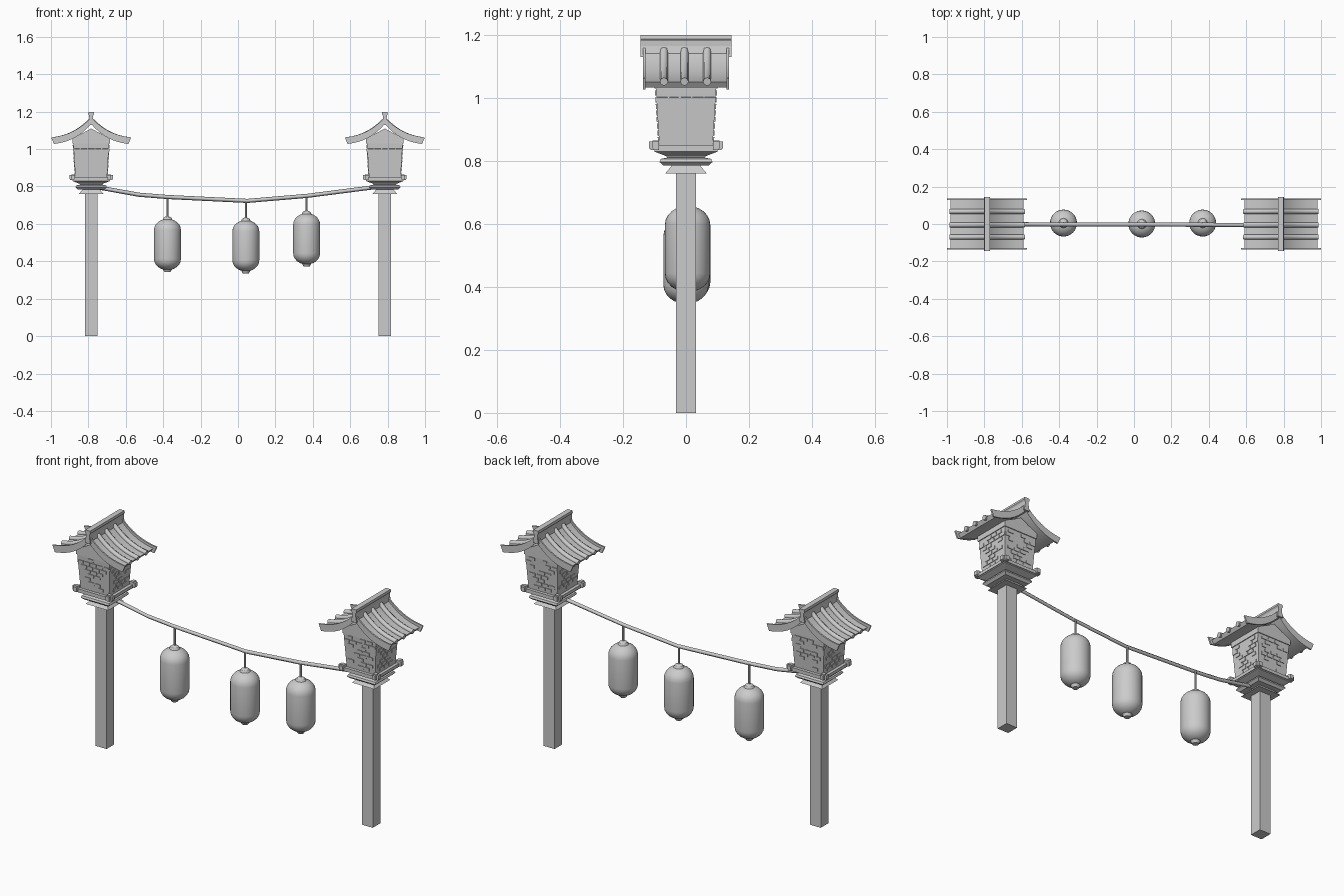
import bpy, bmesh, math, random
from mathutils import Matrix, Vector

if "Cube" in bpy.data.objects:
    bpy.data.objects.remove(bpy.data.objects["Cube"])

random.seed(4)


def finish(name, bm, smooth=False):
    bmesh.ops.recalc_face_normals(bm, faces=bm.faces)
    me = bpy.data.meshes.new(name)
    bm.to_mesh(me)
    bm.free()
    ob = bpy.data.objects.new(name, me)
    bpy.context.collection.objects.link(ob)
    if smooth:
        bpy.ops.object.select_all(action='DESELECT')
        bpy.context.view_layer.objects.active = ob
        ob.select_set(True)
        bpy.ops.object.shade_smooth_by_angle(angle=math.radians(35))
    return ob


def lathe(name, prof, x, y=0, n=4, smooth=False):
    """Stack rings of (radius, z); with n=4 the radius is the half width of a square."""
    bm = bmesh.new()
    k, off = (math.sqrt(2), math.pi / 4) if n == 4 else (1, 0)
    rings = [[bm.verts.new((x + r * k * math.cos(off + math.tau * i / n),
                            y + r * k * math.sin(off + math.tau * i / n), z))
              for i in range(n)] for r, z in prof]
    for a, b in zip(rings, rings[1:]):
        for i in range(n):
            bm.faces.new((a[i], a[(i + 1) % n], b[(i + 1) % n], b[i]))
    bm.faces.new(rings[0])
    bm.faces.new(rings[-1])
    return finish(name, bm, smooth)


def add_box(bm, size, matrix):
    bmesh.ops.create_cube(bm, size=1, matrix=matrix @ Matrix.Diagonal((*size, 1)))


def add_extrusion(bm, outline, x, y0, y1):
    """Extrude an (x, z) outline along y."""
    f = bm.faces.new([bm.verts.new((x + px, y0, pz)) for px, pz in outline])
    new = bmesh.ops.extrude_face_region(bm, geom=[f], use_keep_orig=True)['geom']
    bmesh.ops.translate(bm, vec=(0, y1 - y0, 0),
                        verts=[v for v in new if isinstance(v, bmesh.types.BMVert)])


def tube(name, pts, r, res=0):
    cu = bpy.data.curves.new(name, 'CURVE')
    cu.dimensions = '3D'
    cu.bevel_depth, cu.bevel_resolution, cu.use_fill_caps = r, res, True
    sp = cu.splines.new('POLY')
    sp.points.add(len(pts) - 1)
    for p, co in zip(sp.points, pts):
        p.co = (*co, 1)
    ob = bpy.data.objects.new(name, cu)
    bpy.context.collection.objects.link(ob)
    bpy.ops.object.select_all(action='DESELECT')
    bpy.context.view_layer.objects.active = ob
    ob.select_set(True)
    bpy.ops.object.convert(target='MESH')


def slope(x):
    """Height of the roof top surface at distance x from the ridge."""
    t = max(0.0, 1 - x / 0.215)
    return 1.058 + 0.03 * t + 0.077 * t ** 2.6


def roof_outline(reach, lift, thick):
    xs = [reach * i / 9 for i in range(10)]
    top = [(u, slope(u) + lift) for u in xs]
    low = [(u * 0.93, slope(u) + lift - thick) for u in xs]
    left = [(-u, z) for u, z in reversed(top[1:])]
    low_left = [(-u, z) for u, z in low[1:]]
    return left + top + low[::-1] + low_left


def tower(side, cx):
    # post and stepped base
    lathe(side + "_post", [(0.0325, 0), (0.0325, 0.765)], cx)
    lathe(side + "_collar", [(0.066, 0.76), (0.043, 0.787)], cx)
    lathe(side + "_base_plate", [(0.072, 0.785), (0.084, 0.796), (0.08, 0.806), (0.05, 0.812)], cx)
    lathe(side + "_base_flare", [(0.058, 0.808), (0.063, 0.815), (0.1, 0.829), (0.1, 0.842)], cx)

    # crossing rails with raised end blocks
    bm = bmesh.new()
    for q in range(4):
        rot = Matrix.Translation((cx, 0, 0)) @ Matrix.Rotation(q * math.pi / 2, 4, 'Z')
        add_box(bm, (0.226, 0.016, 0.016), rot @ Matrix.Translation((0, -0.096, 0.842)))
        for s in (-1, 1):
            add_box(bm, (0.018, 0.02, 0.022), rot @ Matrix.Translation((s * 0.108, -0.096, 0.850)))
            add_box(bm, (0.02, 0.02, 0.03), rot @ Matrix.Translation((s * 0.096, -0.096, 0.849)))
    finish(side + "_rails", bm)

    # tapered walls and gable
    lathe(side + "_walls", [(0.084, 0.838), (0.097, 1.05)], cx)
    bm = bmesh.new()
    add_extrusion(bm, [(-0.1, 1.03), (0.1, 1.03), (0.1, 1.06), (0.05, 1.083),
                       (0.0, 1.11), (-0.05, 1.083), (-0.1, 1.06)], cx, -0.1, 0.1)
    finish(side + "_gable", bm)

    # raised bricks on the four walls
    bm = bmesh.new()
    tilt = math.atan2(0.013, 0.212)
    for q in range(4):
        rot = Matrix.Translation((cx, 0, 0)) @ Matrix.Rotation(q * math.pi / 2, 4, 'Z')
        for row in range(8):
            z = 0.868 + row * 0.021
            d = 0.084 + 0.013 * (z - 0.838) / 0.212
            for col in range(-2, 3):
                u = col * 0.038 + (0.019 if row % 2 else 0)
                if abs(u) > d - 0.015 or random.random() < 0.3:
                    continue
                w = random.uniform(0.026, 0.035)
                m = Matrix.Translation((u, -d, z)) @ Matrix.Rotation(tilt, 4, 'X')
                add_box(bm, (w, 0.007, 0.016), rot @ m)
    finish(side + "_bricks", bm)

    # curved roof with end boards
    bm = bmesh.new()
    add_extrusion(bm, roof_outline(0.195, -0.010, 0.018), cx, -0.131, 0.131)
    finish(side + "_roof", bm, True)
    bm = bmesh.new()
    for s in (-1, 1):
        add_extrusion(bm, roof_outline(0.214, 0.004, 0.035), cx, s * 0.137, s * 0.129)
    finish(side + "_roof_end_boards", bm, True)

    # round tile ribs running down both slopes
    for s in (-1, 1):
        for y in (-0.07, -0.005, 0.067):
            tube(side + "_tile_rib",
                 [(cx + s * u, y, slope(u) - 0.009)
                  for u in (0.005, 0.03, 0.055, 0.08, 0.11, 0.14, 0.17, 0.2)], 0.013, 2)

    # ridge beam with wider cap
    bm = bmesh.new()
    add_extrusion(bm, [(-0.016, 1.13), (0.016, 1.13), (0.01, 1.165), (0.011, 1.18), (0.016, 1.187),
                       (0.014, 1.199), (-0.014, 1.199), (-0.016, 1.187), (-0.011, 1.18),
                       (-0.01, 1.165)], cx, -0.145, 0.145)
    finish(side + "_ridge", bm)


def lantern(name, x, y, bottom, top, rope_z):
    # capsule body with small end caps
    r, h = 0.072, 0.06
    arc = [math.radians(a) for a in range(15, 91, 15)]
    prof = [(r * math.sin(a), bottom + 0.008 + h * (1 - math.cos(a))) for a in arc]
    prof += [(p, bottom + top - z) for p, z in reversed(prof)]
    lathe(name + "_body", prof, x, y, 32, True)
    lathe(name + "_bottom_cap", [(0.016, bottom - 0.003), (0.024, bottom + 0.012)], x, y, 16)
    lathe(name + "_top_cap", [(0.026, top - 0.012), (0.02, top - 0.001), (0.007, top + 0.006)], x, y, 16)
    lathe(name + "_cord", [(0.0055, top), (0.0055, rope_z)], x, y, 8)


tower("left", -0.785)
tower("right", 0.785)

# sagging line between the posts
tube("hanging_line", [(-0.785, 0, 0.80), (-0.72, 0, 0.79), (-0.53, -0.002, 0.756), (-0.38, -0.003, 0.744),
                      (0.05, -0.003, 0.723), (0.37, -0.004, 0.75), (0.72, -0.006, 0.795),
                      (0.785, -0.006, 0.797)], 0.011)

lantern("left_lantern", -0.377, 0.005, 0.345, 0.635, 0.745)
lantern("middle_lantern", 0.042, 0.0, 0.338, 0.628, 0.724)
lantern("right_lantern", 0.367, 0.005, 0.375, 0.665, 0.75)
